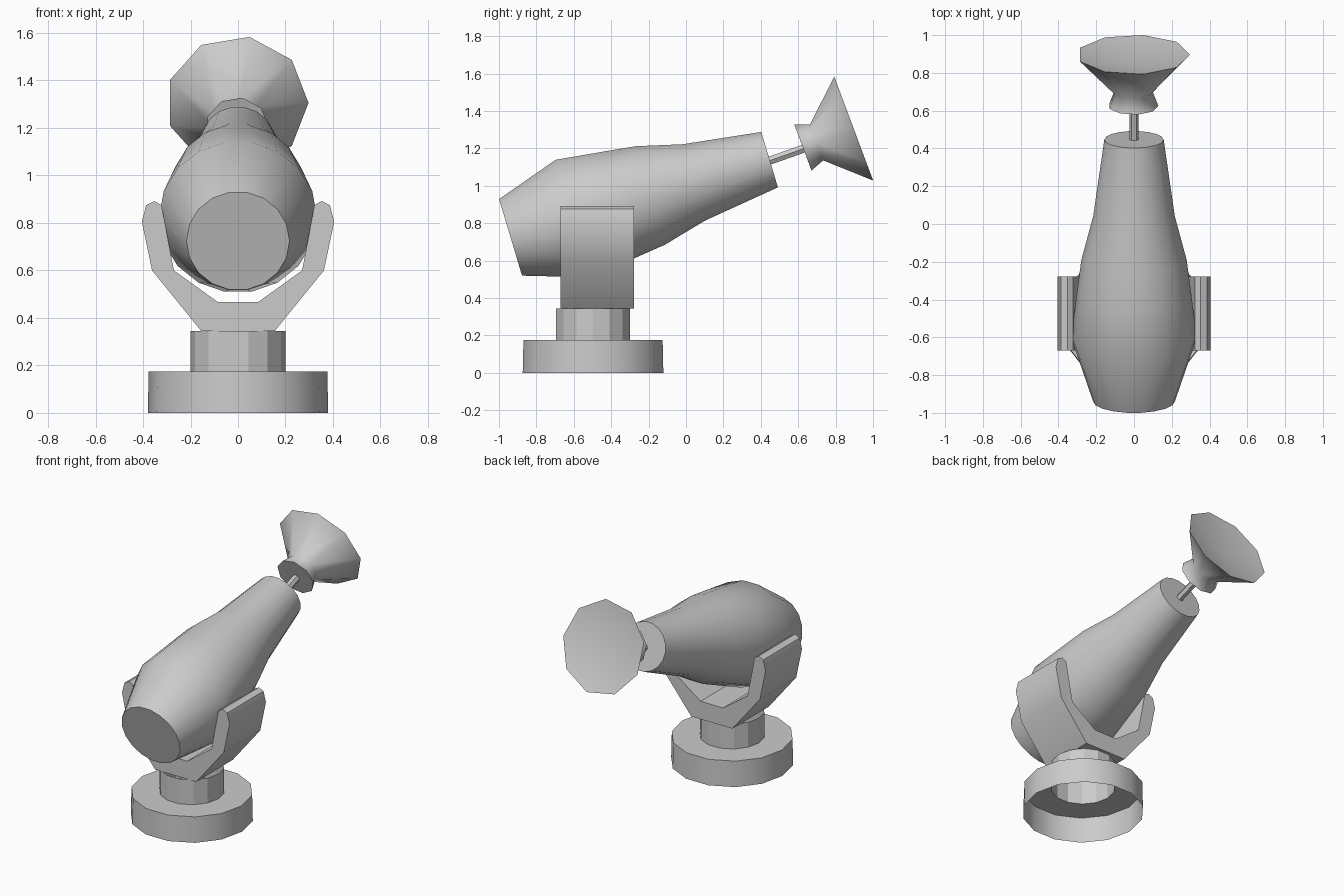
import bpy, bmesh
from math import radians, cos, sin, pi

if "Cube" in bpy.data.objects:
    bpy.data.objects.remove(bpy.data.objects["Cube"])


def make(name, bm, smooth=None):
    bmesh.ops.recalc_face_normals(bm, faces=bm.faces)
    me = bpy.data.meshes.new(name)
    bm.to_mesh(me)
    bm.free()
    ob = bpy.data.objects.new(name, me)
    bpy.context.collection.objects.link(ob)
    if smooth:
        bpy.ops.object.select_all(action='DESELECT')
        ob.select_set(True)
        bpy.context.view_layer.objects.active = ob
        bpy.ops.object.shade_smooth_by_angle(angle=radians(smooth))
    return ob


def lathe(name, profile, sides, loc, pitch=None, smooth=None, caps=(True, True)):
    """Spin (radius, height) pairs round local z; pitch tips that axis toward +y."""
    bm = bmesh.new()
    rings = []
    for r, h in profile:
        n = sides if r > 0 else 1
        rings.append([bm.verts.new((r * cos(2 * pi * i / sides), r * sin(2 * pi * i / sides), h))
                      for i in range(n)])
    for a, b in zip(rings, rings[1:]):
        for i in range(sides):
            j = (i + 1) % sides
            bm.faces.new((a[i], a[j], b[0]) if len(b) == 1 else (a[i], a[j], b[j], b[i]))
    for ring, cap in ((rings[0], caps[0]), (rings[-1], caps[1])):
        if cap and len(ring) > 2:
            bm.faces.new(ring)
    ob = make(name, bm, smooth)
    ob.location = loc
    if pitch is not None:
        ob.rotation_euler.x = radians(pitch - 90)
    return ob


# Hollow base and the open pillar above it
base = lathe("base", [(.38, 0), (.376, .175), (.2, .175)], 14, (0, -.497, 0),
             smooth=40, caps=(False, False))
pillar = lathe("pillar", [(.2, .175), (.2, .345)], 14, (0, -.497, 0), caps=(False, False))
for ob in (base, pillar):
    ob.scale.y = 1.015

# Yoke: mirrored outline extruded along y
half = [(.155, .345), (.362, .6), (.405, .805), (.387, .875), (.352, .892),
        (.322, .875), (.31, .81), (.27, .6), (.085, .467)]
outline = half + [(-x, z) for x, z in reversed(half)]
bm = bmesh.new()
face = bm.faces.new([bm.verts.new((x, -.67, z)) for x, z in outline])
ext = bmesh.ops.extrude_face_region(bm, geom=[face], use_keep_orig=True)
bmesh.ops.translate(bm, vec=(0, .392, 0),
                    verts=[v for v in ext["geom"] if isinstance(v, bmesh.types.BMVert)])
make("yoke", bm, 35)

# Tapered body tipped upward
lathe("body", [(.217, 0), (.333, .35), (.302, .6), (.279, .78), (.216, 1.023), (.157, 1.446)],
      18, (0, -.938, .724), 16.7, smooth=35)

# Rod from the body to the dish
lathe("rod", [(.025, 0), (.025, .22)], 6, (0, .43, 1.128), 19.5)

# Nine-sided dish with a shallow hollow front
lathe("dish", [(.133, 0), (.104, .078), (.301, .29), (0, .23)], 9,
      (-.004, .625, 1.204), 20.5, smooth=65)
